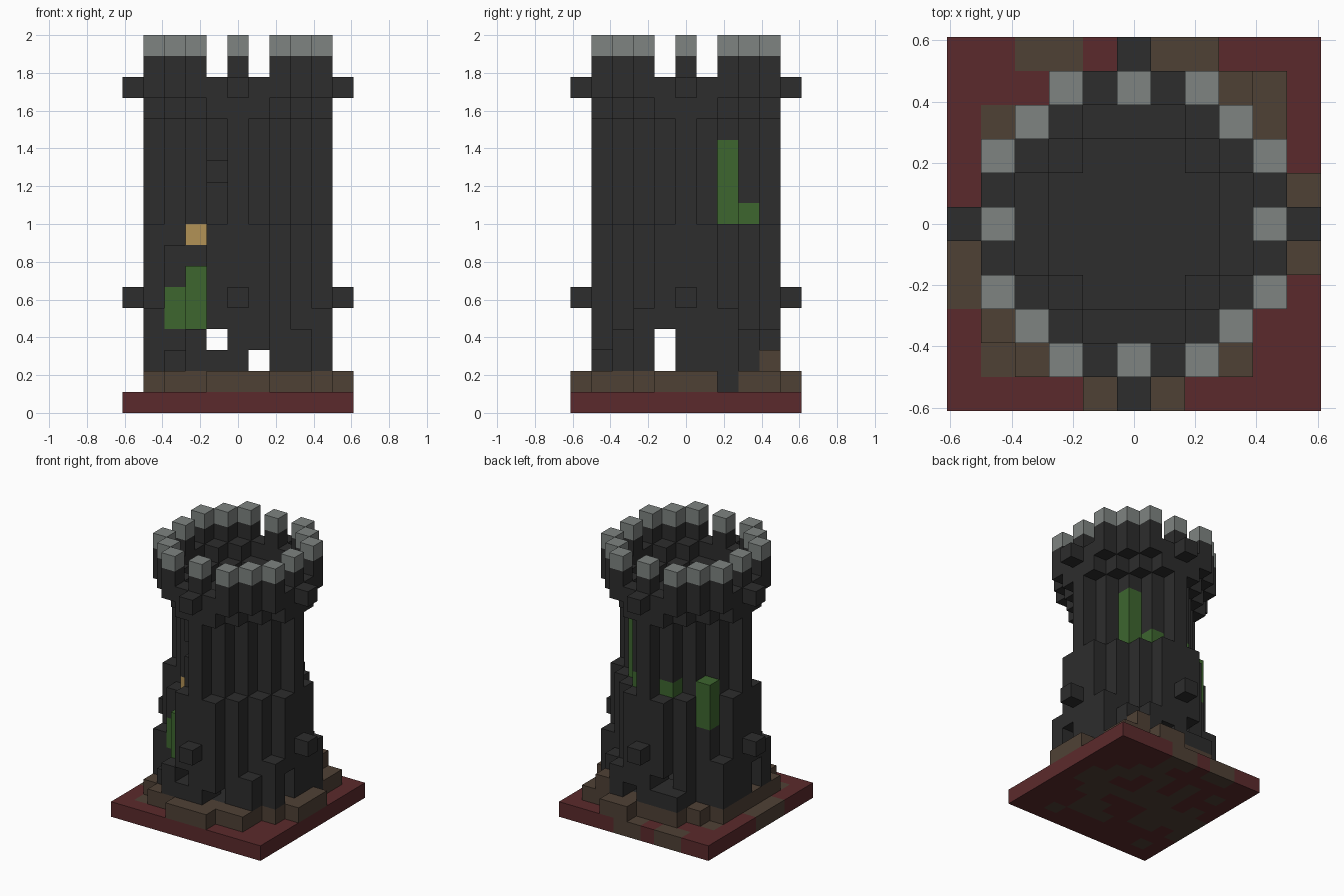
import bpy
import bmesh
import random
from mathutils import Vector

U = 1 / 9          # edge length of one block
R = range(-5, 6)
random.seed(4)

default = bpy.data.objects.get("Cube")
if default:
    bpy.data.objects.remove(default, do_unlink=True)

COLOURS = {
    "base_plate": ("dark_red", (0.105, 0.023, 0.025)),
    "earth": ("brown", (0.078, 0.053, 0.036)),
    "tower_wall": ("charcoal", (0.026, 0.026, 0.026)),
    "battlement_caps": ("pale_grey", (0.21, 0.23, 0.22)),
    "moss": ("green", (0.047, 0.133, 0.028)),
    "lit_window": ("gold", (0.45, 0.29, 0.093)),
}
cells = {}         # block position -> part name


def put(part, spots, levels):
    for x, y in spots:
        for z in levels:
            cells[x, y, z] = part


def ring(low, high):
    return [(x, y) for x in R for y in R if low <= x * x + y * y <= high]


# Square base with earth patches
put("base_plate", [(x, y) for x in R for y in R], [0])
inner = [(x, y) for x, y in ring(0, 17) if random.random() < 0.6]
put("earth", inner + [(-3, 5), (-2, 5), (0, 5), (1, 5), (-5, 0), (-5, -1), (-5, -2),
                      (-4, 3), (-4, -4), (3, -4)], [0])

# Mound around the foot
put("tower_wall", ring(0, 12), [1])
put("earth", ring(13, 20), [1])
put("earth", [(5, k) for k in (-1, 0, 1)] + [(k, -5) for k in (-1, 0, 1)], [1])
put("earth", [(1, 5), (2, 5), (4, 3), (4, 4), (3, 4), (-4, -3), (-3, -4), (3, -4)], [1])
put("earth", [(3, 4)], [2])
put("tower_wall", [(4, 2)], [1])

# Hollow lower shaft, narrower upper shaft with four ribs
cross = [(4, 0), (-4, 0), (0, 4), (0, -4)]
brackets = [(5, 0), (-5, 0), (0, 5), (0, -5)]
put("tower_wall", ring(8, 17), range(2, 9))
put("tower_wall", ring(8, 10) + cross, range(9, 14))
put("tower_wall", brackets, [5, 15])

# Short buttresses of uneven height
for height, spots in {1: [(-3, -3), (-2, 4)],
                      2: [(3, -3), (-2, -4), (2, 4), (3, 3)],
                      3: [(4, -2), (-4, -2), (4, 2), (-4, 2)]}.items():
    put("tower_wall", spots, range(2, 2 + height))

# Roof deck, corbel, parapet and battlements
put("tower_wall", ring(0, 5), [13])
put("tower_wall", ring(8, 17), [14])
put("tower_wall", ring(11, 20), [15])
teeth = ring(16, 16) + ring(18, 20)
put("tower_wall", [p for p in teeth if p not in brackets], [16])
put("battlement_caps", teeth, [17])

# Openings through the walls and small missing stones
for k in R:
    for gap in ((-1, k, 3), (1, k, 2), (k, -1, 2), (k, -1, 3)):
        cells.pop(gap, None)
for gap in ((-1, -3, 11), (-2, -3, 7), (-2, -3, 8), (-3, -2, 8)):
    cells.pop(gap, None)

# Moss patches and lit window
put("moss", [(-2, -3)], range(4, 7))
put("moss", [(-3, -2)], range(4, 6))
put("moss", [(2, 2)], range(9, 13))
put("moss", [(1, 3), (-1, 3)], [9])
put("moss", [(-3, 2)], range(7, 10))
put("lit_window", [(-2, -2)], [8])


def build(part):
    """Make one mesh from the exposed block faces of a part."""
    bm = bmesh.new()
    for cell in [c for c, name in cells.items() if name == part]:
        centre = Vector(cell) + Vector((0, 0, 0.5))
        for axis in range(3):
            for sign in (-1, 1):
                n = Vector((0, 0, 0))
                n[axis] = sign
                if tuple(int(v) for v in Vector(cell) + n) in cells:
                    continue
                a = Vector((0, 0, 0))
                a[(axis + 1) % 3] = 0.5
                b = n.cross(a)
                mid = centre + n * 0.5
                bm.faces.new([bm.verts.new((mid + p) * U)
                              for p in (-a - b, a - b, a + b, b - a)])
    bmesh.ops.remove_doubles(bm, verts=bm.verts, dist=0.001)
    mesh = bpy.data.meshes.new(part)
    bm.to_mesh(mesh)
    bm.free()
    name, rgb = COLOURS[part]
    mat = bpy.data.materials.new(name)
    mat.use_nodes = True
    mat.diffuse_color = (*rgb, 1)
    shader = mat.node_tree.nodes["Principled BSDF"]
    shader.inputs["Base Color"].default_value = (*rgb, 1)
    shader.inputs["Roughness"].default_value = 0.9
    mesh.materials.append(mat)
    bpy.context.collection.objects.link(bpy.data.objects.new(part, mesh))


for part in COLOURS:
    build(part)
